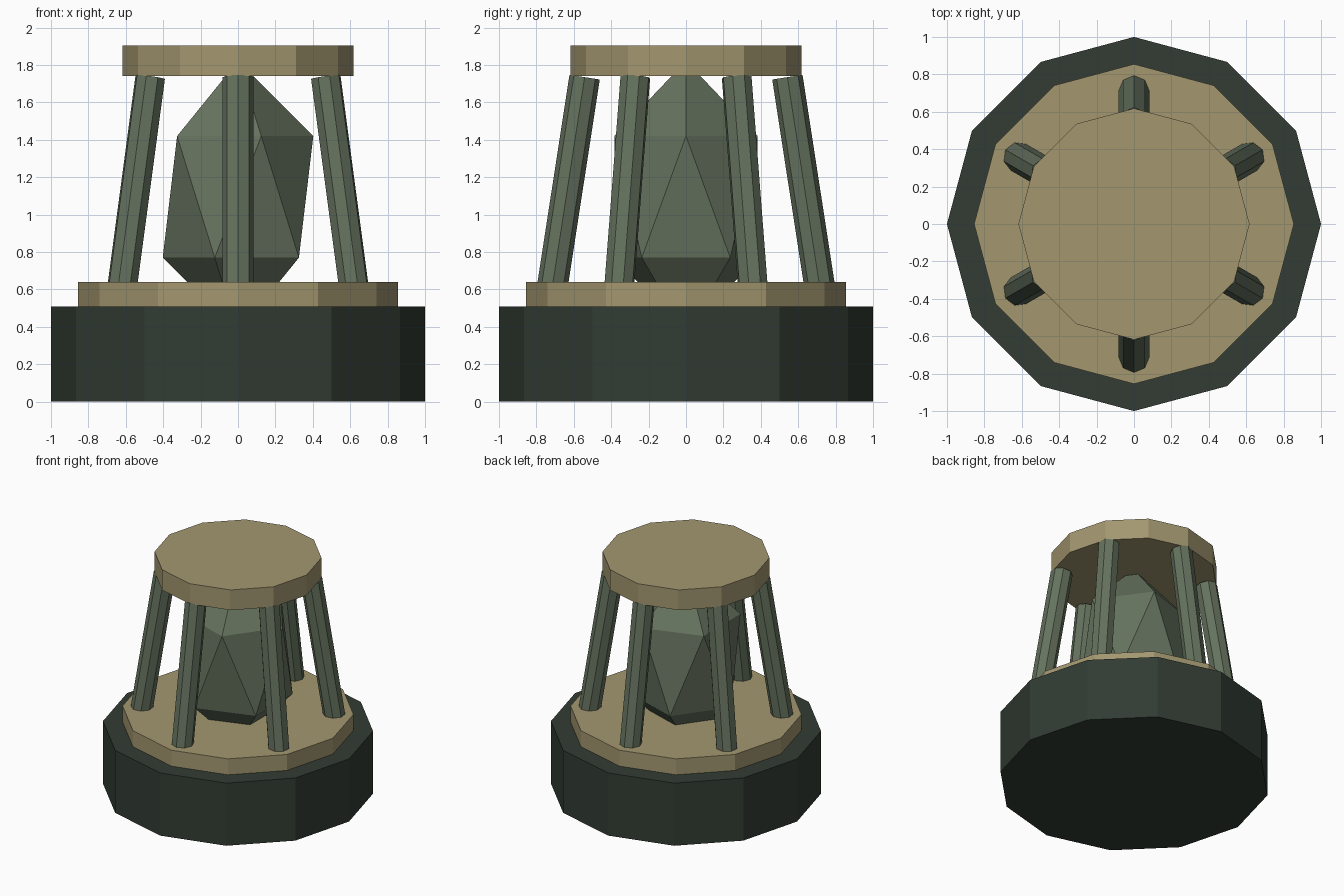
import bpy, math
from mathutils import Vector

if "Cube" in bpy.data.objects:
    bpy.data.objects.remove(bpy.data.objects["Cube"])


def material(name, rgb):
    lin = [((c / 255 + 0.055) / 1.055) ** 2.4 for c in rgb]
    m = bpy.data.materials.new(name)
    m.diffuse_color = (*lin, 1)
    m.use_nodes = True
    m.node_tree.nodes["Principled BSDF"].inputs["Base Color"].default_value = m.diffuse_color
    return m


dark = material("dark green", (50, 60, 51))
tan = material("sand", (163, 151, 112))
green = material("sage green", (101, 114, 94))


def finish(name, mat):
    ob = bpy.context.object
    ob.name = ob.data.name = name
    ob.data.materials.append(mat)
    return ob


def disc(name, radius, z0, z1, mat):
    # 12-sided slab with a corner on each axis
    bpy.ops.mesh.primitive_cylinder_add(vertices=12, radius=radius, depth=z1 - z0,
                                        location=(0, 0, (z0 + z1) / 2))
    return finish(name, mat)


# Stacked base and cap
disc("base", 1.0, 0, 0.51, dark)
disc("lower_plate", 0.855, 0.51, 0.64, tan)
disc("top_plate", 0.618, 1.74, 1.905, tan)

# Six octagonal posts leaning inward
RB, RT, ZB, ZT = 0.717, 0.542, 0.60, 1.735
for i in range(6):
    a = math.radians(30 + 60 * i)
    out = Vector((math.cos(a), math.sin(a), 0))
    mid = out * (RB + RT) / 2 + Vector((0, 0, (ZB + ZT) / 2))
    lean = math.atan2(RT - RB, ZT - ZB)
    bpy.ops.mesh.primitive_cylinder_add(vertices=8, radius=0.082,
                                        depth=math.hypot(RB - RT, ZT - ZB),
                                        location=mid, rotation=(0, lean, a))
    finish(f"post_{i + 1}", green)

# Stretched icosahedron crystal between the plates
bpy.ops.mesh.primitive_ico_sphere_add(subdivisions=1, radius=1, location=(0, 0, 1.095))
crystal = finish("crystal", green)
crystal.scale = (0.45, 0.45, 0.727)
